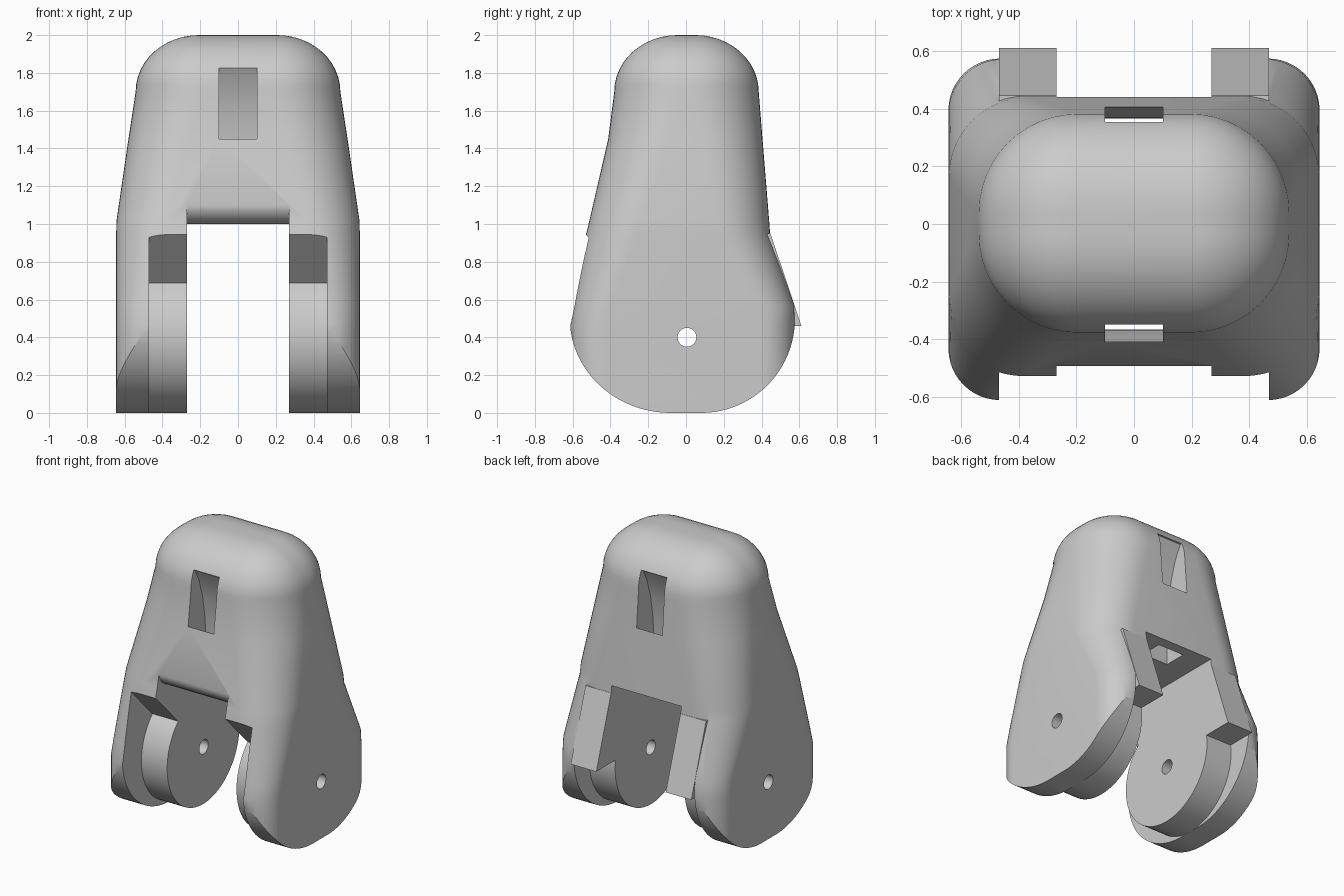
import bpy
from math import sin, cos, pi, radians

if "Cube" in bpy.data.objects:
    bpy.data.objects.remove(bpy.data.objects["Cube"])


def make_object(name, verts, faces):
    mesh = bpy.data.meshes.new(name)
    mesh.from_pydata(verts, [], faces)
    obj = bpy.data.objects.new(name, mesh)
    bpy.context.collection.objects.link(obj)
    return obj


def fix_normals(obj):
    import bmesh
    bm = bmesh.new()
    bm.from_mesh(obj.data)
    bmesh.ops.recalc_face_normals(bm, faces=bm.faces)
    bm.to_mesh(obj.data)
    bm.free()


def prism(name, yz, x0, x1):
    """Extrude a side profile (y, z) from x0 to x1."""
    n = len(yz)
    verts = [(x, y, z) for x in (x0, x1) for y, z in yz]
    faces = [list(range(n)), list(range(2 * n - 1, n - 1, -1))]
    faces += [(i, (i + 1) % n, n + (i + 1) % n, n + i) for i in range(n)]
    obj = make_object(name, verts, faces)
    fix_normals(obj)
    return obj


def arc(cy, cz, ry, rz, a0, a1, n=24):
    return [(cy + ry * cos(radians(a0 + (a1 - a0) * i / n)),
             cz + rz * sin(radians(a0 + (a1 - a0) * i / n))) for i in range(n + 1)]


def ring(z, w, yf, yb, r, n=12):
    """Rounded rectangle at height z."""
    pts = []
    for k, (cx, cy) in enumerate([(w - r, yb - r), (r - w, yb - r),
                                  (r - w, yf + r), (w - r, yf + r)]):
        for i in range(n + 1):
            a = (k + i / n) * pi / 2
            pts.append((cx + r * cos(a), cy + r * sin(a), z))
    return pts


def boolean(obj, tool, operation):
    mod = obj.modifiers.new(operation.lower(), 'BOOLEAN')
    mod.operation = operation
    mod.solver = 'EXACT'
    mod.object = tool
    bpy.context.view_layer.objects.active = obj
    bpy.ops.object.modifier_apply(modifier=mod.name)
    bpy.data.objects.remove(tool, do_unlink=True)


# Tapered shell: height, half width, front y, back y, corner radius
levels = [(-0.1, 0.645, -0.612, 0.575, 0.18),
          (0.465, 0.645, -0.612, 0.575, 0.18),
          (0.57, 0.645, -0.59, 0.573, 0.19),
          (0.95, 0.645, -0.528, 0.445, 0.27),
          (1.02, 0.643, -0.511, 0.44, 0.275),
          (1.45, 0.58, -0.412, 0.405, 0.32),
          (1.70, 0.542, -0.38, 0.385, 0.345)]
# Domed top
for i in range(1, 13):
    t = i / 12 * pi / 2
    d = 0.335 * (1 - cos(t))
    levels.append((1.70 + 0.30 * sin(t), 0.542 - d, -0.38 + d, 0.385 - d, 0.345 - d))
rings = [ring(*lv) for lv in levels]
n = len(rings[0])
faces = [list(range(n)), [(len(rings) - 1) * n + i for i in range(n)]]
for k in range(len(rings) - 1):
    for i in range(n):
        j = (i + 1) % n
        faces.append((k * n + i, k * n + j, (k + 1) * n + j, (k + 1) * n + i))
body = make_object("finger_segment", [v for r in rings for v in r], faces)
fix_normals(body)

# Rounded lower ends of the fork
side = [(0.8, 2.2), (-0.8, 2.2), (-0.8, 0.5)]
side += arc(-0.08, 0.5, 0.535, 0.5, 180, 270) + arc(0.08, 0.5, 0.497, 0.5, 270, 360)
side += [(0.8, 0.5)]
boolean(body, prism("side_trim", side, -1, 1), 'INTERSECT')

# Rear stop blocks
stop = [(0.3, 0.38), (0.638, 0.38), (0.447, 0.95), (0.3, 0.95)]
for s in (-1, 1):
    boolean(body, prism("stop_block", stop, *sorted((s * 0.2, s * 0.469))), 'UNION')

# Space around the inner hinge discs
relief = [(-1, 0.945), (-0.53, 0.945)] + arc(0.0, 0.4, 0.402, 0.4, 134, 368.6, 48)
relief += [(1, 0.46), (1, -0.2), (-1, -0.2)]
for s in (-1, 1):
    boolean(body, prism("disc_relief", relief, *sorted((s * 0.2, s * 0.47))), 'DIFFERENCE')

# Central fork gap with a rounded front lip
gap = [(-1, -0.2), (-1, 1.11), (-0.495, 1.11), (-0.487, 1.07), (-0.465, 1.035),
       (-0.43, 1.01), (-0.38, 1.0), (1, 1.0), (1, -0.2)]
boolean(body, prism("fork_gap", gap, -0.27, 0.27), 'DIFFERENCE')

# Curved cable channels from the fork roof to the front and back windows
channel = [(0.6, 1.825), (0.34, 1.825), (0.29, 1.73), (0.25, 1.60), (0.225, 1.45),
           (0.21, 1.25), (0.21, 0.9), (0.365, 0.9), (0.37, 1.2), (0.39, 1.35),
           (0.408, 1.45), (0.6, 1.45)]
for s in (-1, 1):
    boolean(body, prism("cable_channel", [(s * y, z) for y, z in channel], -0.1, 0.1),
            'DIFFERENCE')

# Pivot pin hole
boolean(body, prism("pin_hole", arc(0.005, 0.4, 0.05, 0.05, 0, 345, 23), -1, 1), 'DIFFERENCE')

bpy.ops.object.select_all(action='DESELECT')
body.select_set(True)
bpy.context.view_layer.objects.active = body
bpy.ops.object.shade_smooth_by_angle(angle=radians(25))
